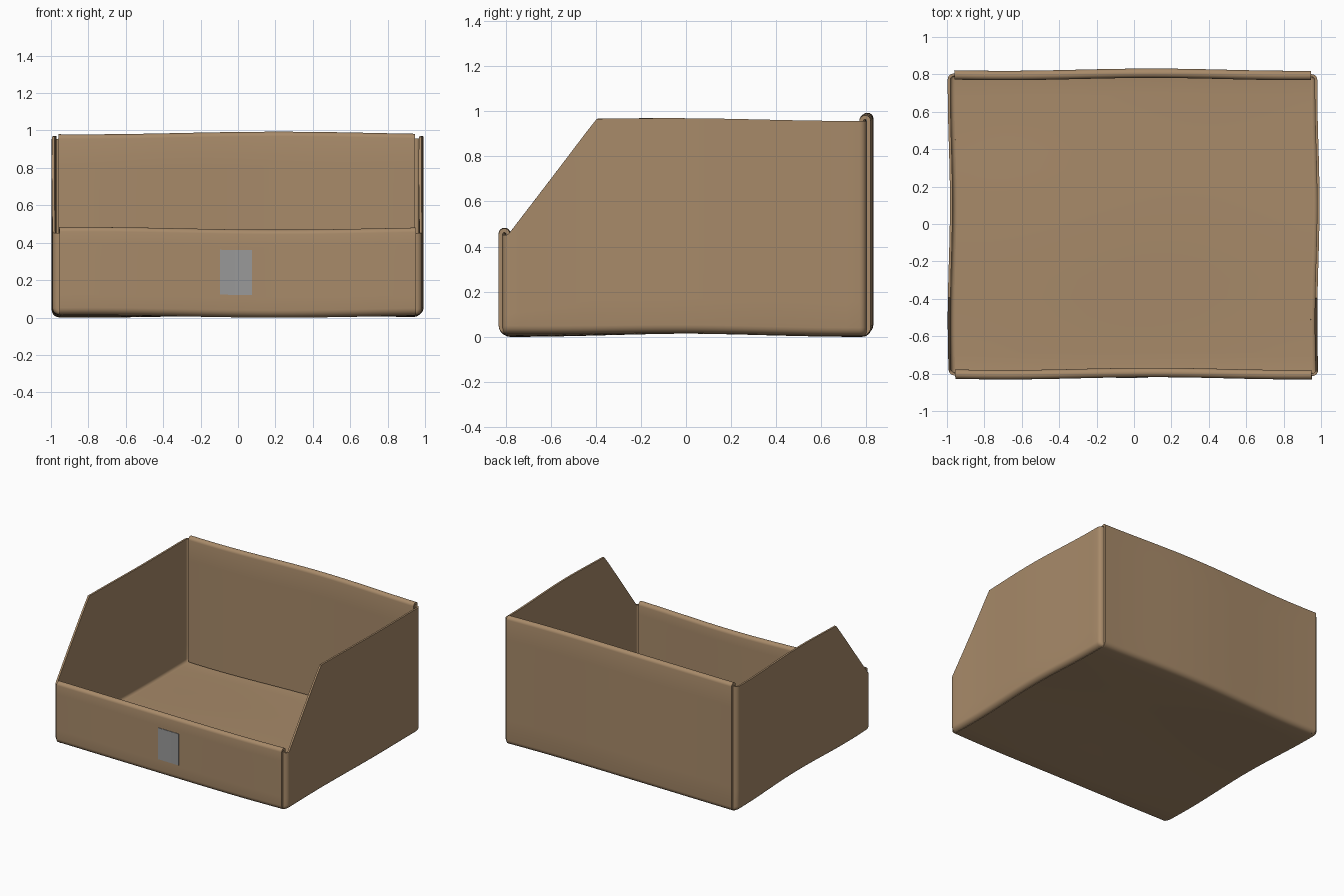
import bpy
import bmesh
from math import sin, cos, pi, radians

if "Cube" in bpy.data.objects:
    bpy.data.objects.remove(bpy.data.objects["Cube"])


def material(name, rgb):
    mat = bpy.data.materials.new(name)
    mat.use_nodes = True
    mat.diffuse_color = (*rgb, 1)
    mat.node_tree.nodes["Principled BSDF"].inputs["Base Color"].default_value = (*rgb, 1)
    return mat


cardboard = material("cardboard brown", (0.39, 0.255, 0.142))
label_grey = material("label grey", (0.32, 0.32, 0.32))


def warp(x, y, z):
    """Gentle waviness shared by every sheet so the seams stay together."""
    return (x + 0.006 * sin(5 * y + 1) - 0.002,
            y + 0.006 * cos(4 * (x - 0.1)),
            z + 0.004 * cos(4.5 * y) + 0.007 * sin(3 * x + 0.9) * y / 0.8)


def span(a, b, n):
    return [a + (b - a) * i / n for i in range(n + 1)]


def sheet(name, rows, thickness, mat):
    """Turn a grid of points into a thick, wavy sheet."""
    bm = bmesh.new()
    grid = [[bm.verts.new(warp(*p)) for p in row] for row in rows]
    for low, high in zip(grid, grid[1:]):
        for i in range(len(low) - 1):
            bm.faces.new((low[i], low[i + 1], high[i + 1], high[i]))
    bmesh.ops.recalc_face_normals(bm, faces=bm.faces)
    mesh = bpy.data.meshes.new(name)
    bm.to_mesh(mesh)
    bm.free()
    mesh.materials.append(mat)
    obj = bpy.data.objects.new(name, mesh)
    bpy.context.collection.objects.link(obj)
    bpy.ops.object.select_all(action="DESELECT")
    obj.select_set(True)
    bpy.context.view_layer.objects.active = obj
    solid = obj.modifiers.new("thickness", "SOLIDIFY")
    solid.thickness = thickness
    solid.offset = 0
    bpy.ops.object.modifier_apply(modifier=solid.name)
    bpy.ops.object.shade_smooth_by_angle(angle=radians(40))
    return obj


# Front, floor and back: one sheet with its two ends rolled over inward
def folded_wall(side, top):
    """Profile of a doubled wall, from its inner foot to the floor."""
    path = [(side * 0.784, z) for z in span(0.035, top, 6)]
    path += [(side * (0.80 - 0.016 * cos(a)), top + 0.016 * sin(a))
             for a in span(0, pi, 8)[1:-1]]
    path += [(side * 0.816, z) for z in span(top, 0.05, 6)]
    path += [(side * (0.785 + 0.031 * cos(a)), 0.05 - 0.031 * sin(a))
             for a in span(0, pi / 2, 5)[1:]]
    return path


profile = folded_wall(-1, 0.455)
profile += [(y, 0.019) for y in span(-0.785, 0.785, 16)[1:-1]]
profile += folded_wall(1, 0.965)[::-1]
sheet("floor_with_front_and_back",
      [[(x, y, z) for x in span(-0.953, 0.953, 32)] for y, z in profile],
      0.018, cardboard)


# Side walls: sloped at the front, corners turned into the doubled walls
def side_height(y):
    return min(0.965, 0.45 + max(0, y + 0.785) * 1.31)


corner = [(0.956 + 0.025 * sin(a), -0.775 - 0.025 * cos(a)) for a in span(0, pi / 2, 5)]
plan = [(0.93, -0.80)] + corner
plan += [(0.981, y) for y in span(-0.775, -0.39, 8)[1:]]
plan += [(0.981, y) for y in span(-0.39, 0.775, 20)[1:-1]]
plan += [(x, -y) for x, y in reversed(corner)] + [(0.93, 0.80)]

for name, side in (("left_side", 1), ("right_side", -1)):
    rows = [[(side * (x - 0.03 * (1 - sin(a))), y, 0.049 - 0.03 * cos(a)) for x, y in plan]
            for a in span(0, pi / 2, 5)]
    rows += [[(side * x, y, 0.049 + (side_height(y) - 0.049) * t) for x, y in plan]
             for t in span(0, 1, 8)[1:]]
    sheet(name, rows, 0.014, cardboard)

# Label on the front wall
sheet("front_label",
      [[(x, -0.827, z) for x in span(-0.095, 0.077, 6)] for z in span(0.13, 0.37, 4)],
      0.004, label_grey)
